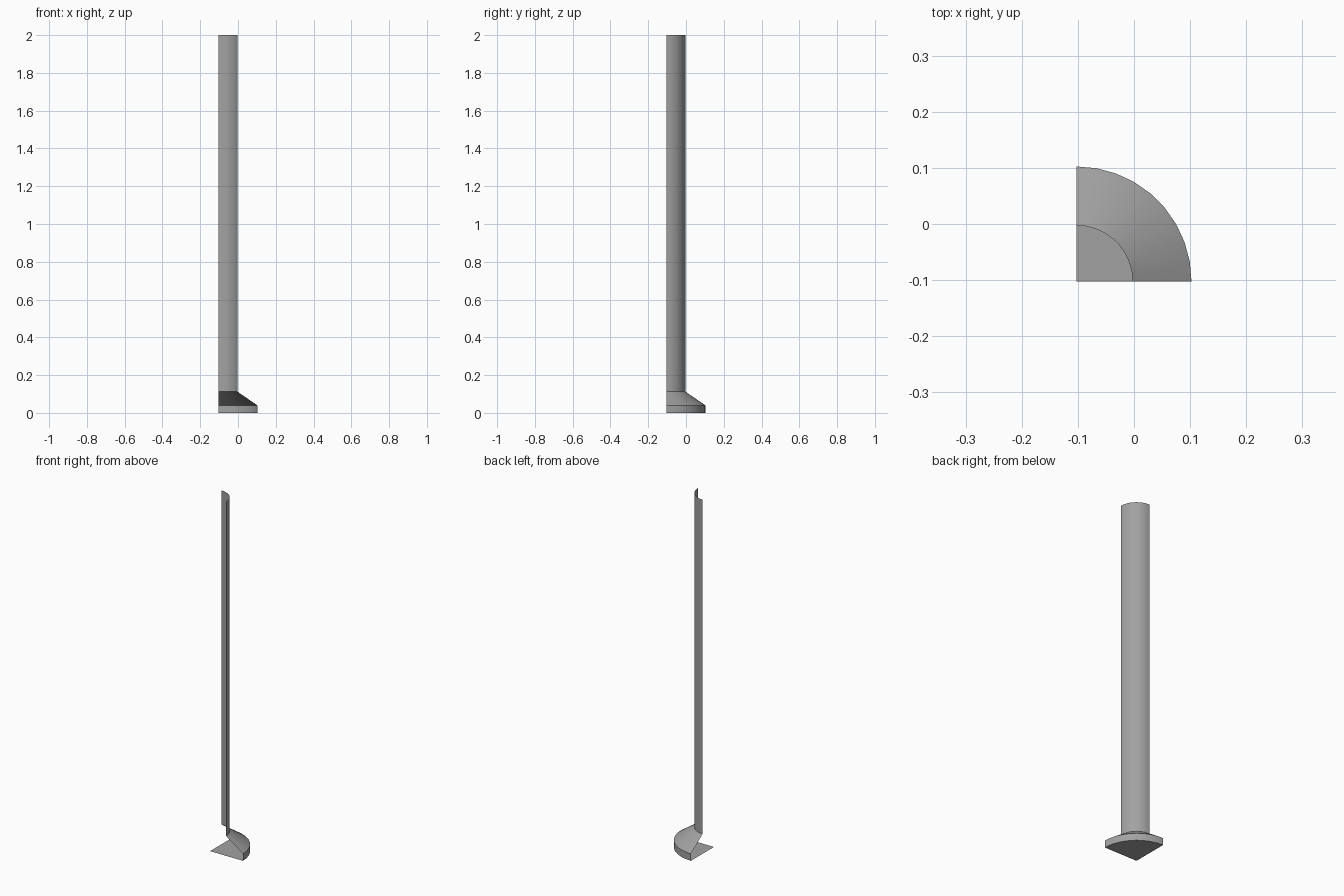
import bpy
import bmesh
import math

cube = bpy.data.objects.get("Cube")
if cube:
    bpy.data.objects.remove(cube, do_unlink=True)

CORNER = -0.1025   # x and y of the axis of the quarter turn
SEGMENTS = 9

grey = bpy.data.materials.new("plain grey")
grey.use_nodes = True
colour = (0.36, 0.36, 0.36, 1)
grey.diffuse_color = colour
grey.node_tree.nodes["Principled BSDF"].inputs["Base Color"].default_value = colour


def quarter_lathe(name, profile):
    """Sweep a (radius, height) profile through a quarter turn, left open."""
    bm = bmesh.new()
    rings = []
    for radius, z in profile:
        ring = []
        for i in range(SEGMENTS + 1):
            a = math.pi / 2 * i / SEGMENTS
            ring.append(bm.verts.new((radius * math.cos(a), radius * math.sin(a), z)))
        rings.append(ring)
    for low, high in zip(rings, rings[1:]):
        for i in range(SEGMENTS):
            bm.faces.new((low[i], low[i + 1], high[i + 1], high[i]))
    bmesh.ops.remove_doubles(bm, verts=bm.verts, dist=1e-5)
    mesh = bpy.data.meshes.new(name)
    bm.to_mesh(mesh)
    bm.free()
    mesh.materials.append(grey)
    obj = bpy.data.objects.new(name, mesh)
    obj.location = (CORNER, CORNER, 0)
    bpy.context.collection.objects.link(obj)
    bpy.ops.object.select_all(action='DESELECT')
    obj.select_set(True)
    bpy.context.view_layer.objects.active = obj
    bpy.ops.object.shade_smooth_by_angle(angle=math.radians(30))
    return obj


# Foot: flat underside, upright rim and sloping collar
quarter_lathe("column_foot", [(0, 0), (0.205, 0), (0.205, 0.04), (0.1, 0.112)])

# Shaft: open quarter shell
quarter_lathe("column_shaft", [(0.1, 0.112), (0.1, 2.0)])
